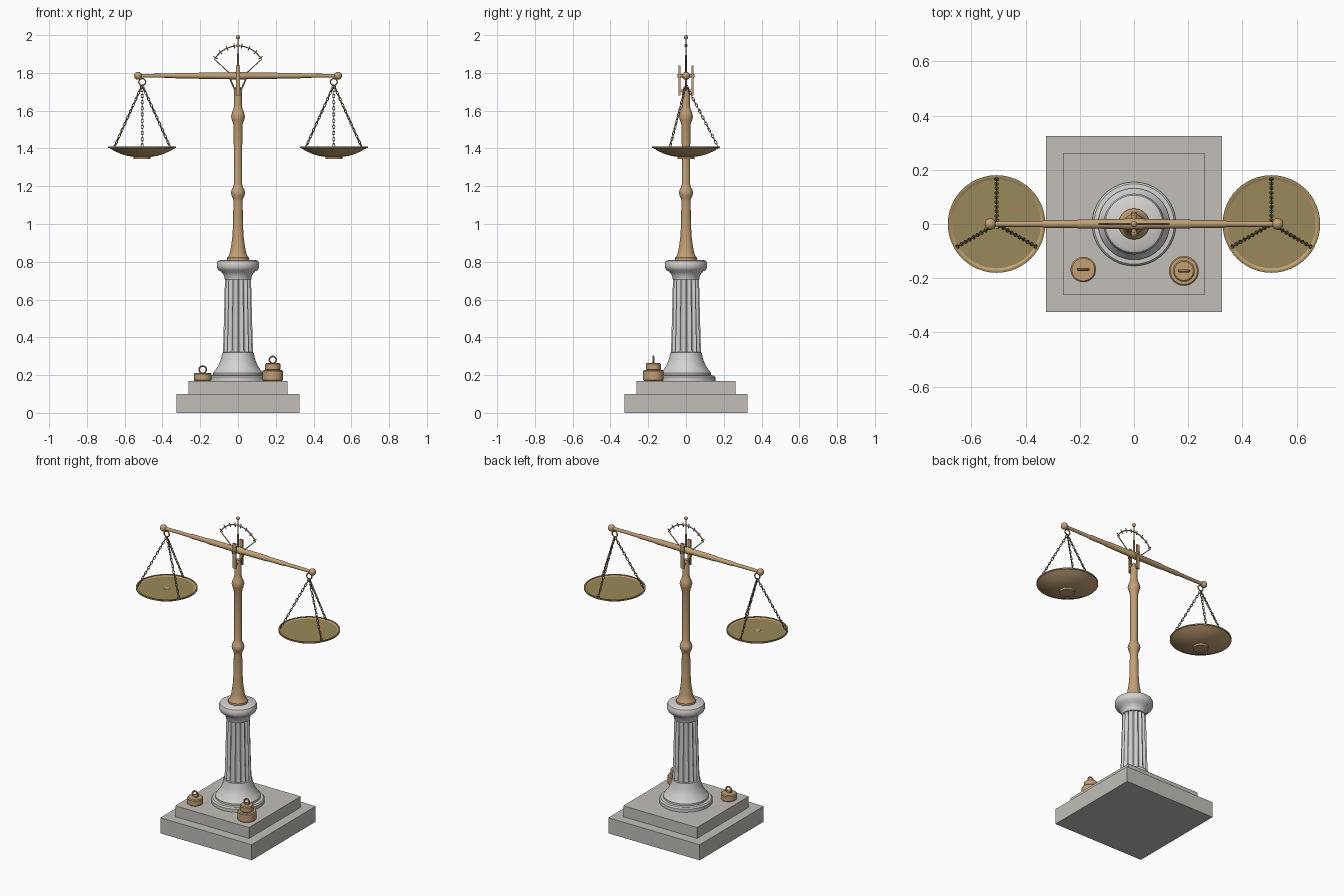
import bpy, bmesh, math
from mathutils import Matrix, Vector

cube = bpy.data.objects.get("Cube")
if cube:
    bpy.data.objects.remove(cube)


def material(name, rgb):
    m = bpy.data.materials.new(name)
    m.use_nodes = True
    m.diffuse_color = (*rgb, 1)
    m.node_tree.nodes["Principled BSDF"].inputs["Base Color"].default_value = (*rgb, 1)
    return m


STONE = material("grey stone", (0.54, 0.52, 0.48))
MARBLE = material("pale marble", (0.65, 0.64, 0.62))
BRASS = material("brass", (0.54, 0.35, 0.18))
DARK = material("dark brass", (0.24, 0.18, 0.10))
RIM = material("olive brass", (0.32, 0.25, 0.10))


def finish(name, bm, mat, smooth=True):
    bmesh.ops.remove_doubles(bm, verts=bm.verts, dist=1e-5)
    bmesh.ops.recalc_face_normals(bm, faces=bm.faces)
    me = bpy.data.meshes.new(name)
    bm.to_mesh(me)
    bm.free()
    me.materials.append(mat)
    if smooth:
        me.shade_smooth()
        me.set_sharp_from_angle(angle=math.radians(35))
    ob = bpy.data.objects.new(name, me)
    bpy.context.collection.objects.link(ob)
    return ob


def lathe(name, profile, mat, at=(0, 0, 0), segs=32, axis="Z", flutes=0, depth=0.0):
    """Turn (radius, height) points round an axis, with optional concave flutes."""
    bm = bmesh.new()
    turn = Matrix.Rotation(math.pi / 2, 4, axis) if axis != "Z" else Matrix()
    place = Matrix.Translation(at) @ turn
    rings = []
    for r, h in profile:
        ring = []
        for i in range(segs):
            a = math.tau * i / segs
            k = r - depth * abs(math.sin(a * flutes / 2))
            ring.append(bm.verts.new(place @ Vector((k * math.cos(a), k * math.sin(a), h))))
        rings.append(ring)
    for low, high in zip(rings, rings[1:]):
        for i in range(segs):
            j = (i + 1) % segs
            bm.faces.new((low[i], low[j], high[j], high[i]))
    for ring, (r, h) in ((rings[0], profile[0]), (rings[-1], profile[-1])):
        if r > 0:
            bm.faces.new(ring)
    return finish(name, bm, mat)


def box(name, size, at, mat):
    bm = bmesh.new()
    bmesh.ops.create_cube(bm, size=1, matrix=Matrix.Translation(at) @ Matrix.Diagonal((*size, 1)))
    return finish(name, bm, mat, False)


def ball(name, r, at, mat=BRASS):
    bm = bmesh.new()
    bmesh.ops.create_uvsphere(bm, u_segments=20, v_segments=12, radius=r, matrix=Matrix.Translation(at))
    return finish(name, bm, mat)


def wires(name, paths, r, mat, closed=False, sides=1):
    """Round wire along each path, turned into one mesh."""
    cu = bpy.data.curves.new(name, "CURVE")
    cu.dimensions = "3D"
    cu.bevel_depth = r
    cu.bevel_resolution = sides
    cu.use_fill_caps = True
    for path in paths:
        sp = cu.splines.new("POLY")
        sp.points.add(len(path) - 1)
        for p, co in zip(sp.points, path):
            p.co = (*co, 1)
        sp.use_cyclic_u = closed
    tmp = bpy.data.objects.new(name + "_path", cu)
    bpy.context.collection.objects.link(tmp)
    me = bpy.data.meshes.new_from_object(tmp.evaluated_get(bpy.context.evaluated_depsgraph_get()))
    bpy.data.objects.remove(tmp)
    bm = bmesh.new()
    bm.from_mesh(me)
    return finish(name, bm, mat)


def circle(at, r, u=Vector((1, 0, 0)), v=Vector((0, 0, 1)), n=20, stretch=1.0):
    return [Vector(at) + u * r * math.cos(math.tau * i / n) + v * r * stretch * math.sin(math.tau * i / n)
            for i in range(n)]


# Stone steps
box("lower_step", (0.65, 0.65, 0.10), (0, 0, 0.05), STONE)
box("upper_step", (0.525, 0.525, 0.07), (0, 0, 0.135), STONE)

# Marble column
lathe("column_foot", [(0.155, 0.17), (0.155, 0.19), (0.148, 0.198), (0.132, 0.20), (0.132, 0.212),
                      (0.118, 0.23), (0.102, 0.255), (0.09, 0.285), (0.083, 0.32), (0.07, 0.322)],
      MARBLE, segs=48)
lathe("column_shaft", [(0.08, 0.318), (0.077, 0.40), (0.073, 0.55), (0.069, 0.71)],
      MARBLE, segs=128, flutes=16, depth=0.011)
lathe("column_capital", [(0.06, 0.705), (0.07, 0.705), (0.074, 0.728), (0.088, 0.746), (0.105, 0.758),
                         (0.112, 0.772), (0.112, 0.79), (0.106, 0.804), (0.096, 0.81)], MARBLE, segs=48)

# Brass pole with two swellings
lathe("pole", [(0.057, 0.81), (0.057, 0.822), (0.05, 0.83), (0.042, 0.85), (0.037, 0.88), (0.031, 0.92),
               (0.028, 0.96), (0.024, 1.12), (0.026, 1.135), (0.034, 1.15), (0.037, 1.165), (0.034, 1.18),
               (0.026, 1.195), (0.022, 1.21), (0.022, 1.40), (0.025, 1.53), (0.032, 1.55), (0.037, 1.57),
               (0.032, 1.59), (0.024, 1.61), (0.02, 1.63), (0.02, 1.70), (0.014, 1.725)], BRASS)

# Fork that carries the beam
for side, y in (("front", -0.034), ("back", 0.034)):
    box(side + "_fork_bar", (0.022, 0.009, 0.16), (0, y, 1.76), BRASS)
box("fork_bridge", (0.016, 0.068, 0.012), (0, 0, 1.705), BRASS)
lathe("axle", [(0.009, -0.045), (0.009, 0.045)], BRASS, (0, 0, 1.785), 16, "X")
wires("fork_braces", [[(s * 0.012, 0, 1.70), (s * 0.045, 0, 1.775)] for s in (-1, 1)], 0.005, BRASS)

# Beam, thickest at the middle
half = [(0.01, 0.53), (0.011, 0.34), (0.014, 0.33), (0.014, 0.22), (0.017, 0.20), (0.018, 0.04), (0.021, 0.03)]
lathe("beam", [(r, -h) for r, h in half] + [(r, h) for r, h in reversed(half)],
      BRASS, (0, 0, 1.785), 20, "Y")

# Pointer and graduated arc
lathe("pointer", [(0.007, 1.80), (0.004, 1.90), (0.003, 1.985)], BRASS, segs=10)
ball("pointer_tip", 0.011, (0, 0, 1.989))
ball("pointer_bead", 0.008, (0, 0, 1.945))
HUB = Vector((0, 0, 1.80))


def arc_point(deg, r=0.143):
    a = math.radians(deg)
    return HUB + Vector((r * math.cos(a), 0, r * math.sin(a)))


arc = [arc_point(30 + 5 * i) for i in range(25)]
wires("scale_arc", [[Vector((0.03, 0, 1.785))] + arc + [Vector((-0.03, 0, 1.785))]], 0.0035, BRASS)
wires("scale_ticks", [[arc_point(d, 0.130), arc_point(d, 0.157)] for d in range(34, 150, 16)], 0.003, BRASS)


# Hanging pans
def chain(name, start, end):
    along = (end - start).normalized()
    side = along.cross(Vector((0, 0, 1))).normalized()
    other = along.cross(side)
    n = 20
    step = (end - start).length / n
    links = [circle(start + along * step * (i + 0.5), 0.006, side if i % 2 else other, along, 8, 2.1)
             for i in range(n)]
    wires(name, links, 0.0022, DARK, True)


for side, s in (("left", 1), ("right", -1)):
    x = s * 0.507
    ball(side + "_beam_ball", 0.021, (s * 0.53, 0, 1.785))
    wires(side + "_hook_ring", [circle((x, 0, 1.752), 0.018)], 0.004, BRASS, True)
    lathe(side + "_pan", [(0, 1.344), (0.045, 1.344), (0.045, 1.356), (0.075, 1.360), (0.11, 1.370),
                          (0.145, 1.385), (0.178, 1.405), (0.174, 1.409), (0.142, 1.391), (0.108, 1.376),
                          (0.075, 1.366), (0.024, 1.362), (0.02, 1.351), (0, 1.351)], BRASS, (x, 0, 0), 48)
    lathe(side + "_pan_rim", [(0.172, 1.403), (0.18, 1.403), (0.18, 1.411), (0.172, 1.411), (0.172, 1.403)],
          RIM, (x, 0, 0), 48)
    for i, deg in enumerate((90, 210, 330)):
        a = math.radians(deg)
        chain(f"{side}_chain_{i + 1}", Vector((x, 0, 1.735)),
              Vector((x + 0.170 * math.cos(a), 0.170 * math.sin(a), 1.408)))


# Weights
def weight(name, x, y, z, r, h, ring=0.0):
    c = min(0.005, h * 0.2)
    lathe(name, [(r - c, z), (r, z + c), (r, z + h - c), (r - c, z + h)], BRASS, (x, y, 0))
    if ring:
        wires(name + "_ring", [circle((x, y, z + h + ring * 0.95), ring)], 0.005, BRASS, True)


weight("small_weight", -0.187, -0.168, 0.17, 0.047, 0.041, 0.019)
weight("large_weight", 0.184, -0.173, 0.17, 0.055, 0.056)
weight("stacked_weight", 0.184, -0.173, 0.226, 0.040, 0.038, 0.018)
weight("pan_weight", -0.507, 0, 1.358, 0.039, 0.03)
weight("pan_weight_knob", -0.507, 0, 1.388, 0.02, 0.016)
